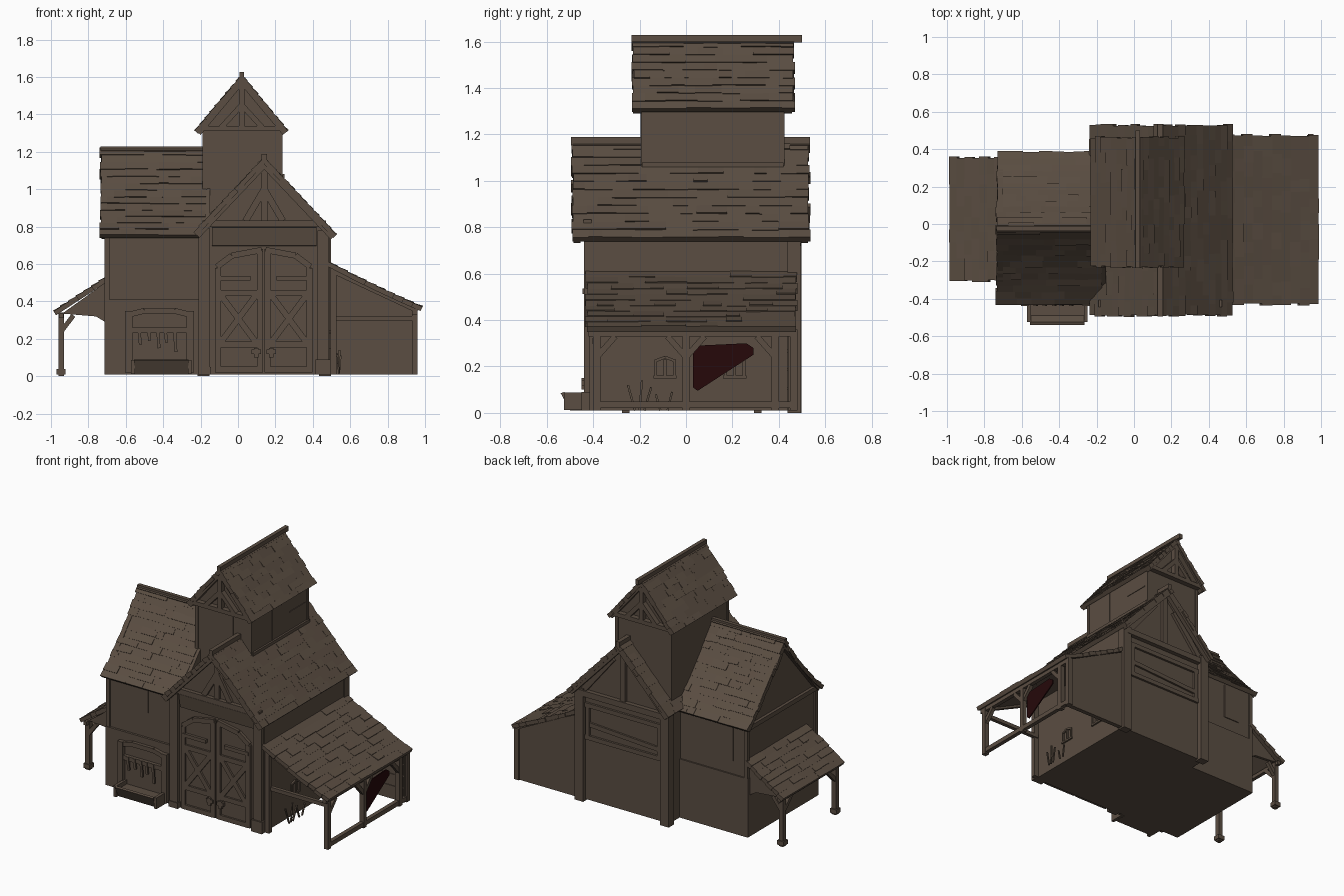
import bpy, bmesh, math, random
from mathutils import Vector as V

random.seed(4)


def material(name, col):
    m = bpy.data.materials.new(name)
    m.diffuse_color = (*col, 1)
    return m


WOOD = material("weathered brown wood", (0.103, 0.075, 0.054))
RED = material("dark red cloth", (0.019, 0.0025, 0.003))


def finish(name, bm, mat=WOOD):
    bmesh.ops.recalc_face_normals(bm, faces=bm.faces)
    me = bpy.data.meshes.new(name)
    bm.to_mesh(me)
    bm.free()
    me.materials.append(mat)
    ob = bpy.data.objects.new(name, me)
    bpy.context.collection.objects.link(ob)
    return ob


def hexa(bm, p):
    """Solid from two matching four-point rings."""
    v = [bm.verts.new(q) for q in p]
    for f in ((0, 1, 2, 3), (7, 6, 5, 4), (0, 4, 5, 1), (1, 5, 6, 2), (2, 6, 7, 3), (3, 7, 4, 0)):
        bm.faces.new([v[i] for i in f])


def boxes(name, items):
    bm = bmesh.new()
    for x0, x1, y0, y1, z0, z1 in items:
        hexa(bm, [(x, y, z) for z in (z0, z1) for x, y in ((x0, y0), (x1, y0), (x1, y1), (x0, y1))])
    return finish(name, bm)


def beams(name, items, w=0.03, d=0.03):
    """Straight timbers between pairs of points; w in the wall plane, d in depth."""
    bm = bmesh.new()
    for a, b in items:
        a, b = V(a), V(b)
        t = (b - a).normalized()
        ref = V((0, 1, 0)) if abs(t.y) < 0.9 else V((0, 0, 1))
        s = t.cross(ref).normalized()
        u = s.cross(t)
        ring = [s * i * w / 2 + u * j * d / 2 for i, j in ((-1, -1), (1, -1), (1, 1), (-1, 1))]
        hexa(bm, [a + r for r in ring] + [b + r for r in ring])
    return finish(name, bm)


def prism(name, prof, axis, a, b, mat=WOOD):
    """Extrude a (u, z) profile along x or y."""
    bm = bmesh.new()
    P = (lambda s, u, z: (u, s, z)) if axis == 'y' else (lambda s, u, z: (s, u, z))
    r0 = [bm.verts.new(P(a, *p)) for p in prof]
    r1 = [bm.verts.new(P(b, *p)) for p in prof]
    bm.faces.new(r0)
    bm.faces.new(r1[::-1])
    n = len(prof)
    for i in range(n):
        bm.faces.new((r0[i], r0[(i + 1) % n], r1[(i + 1) % n], r1[i]))
    return finish(name, bm, mat)


def roof(name, top, low, axis, a, b, rows, sag=0.0, th=0.026):
    """Sloping roof made of courses of uneven, slightly lifted shingles."""
    bm = bmesh.new()
    top, low = V(top), V(low)
    d = (low - top).normalized()
    n = V((-d.y, d.x))
    if n.y < 0:
        n = -n

    def pt(s, t, h):
        q = top.lerp(low, t) + n * (h - sag * 4 * t * (1 - t))
        return (q.x, s, q.y) if axis == 'y' else (s, q.x, q.y)

    for r in range(rows):
        t0, t1 = r / rows, (r + 1) / rows
        s = a + random.uniform(-0.006, 0.006)
        while s < b - 0.01:
            e = s + random.uniform(0.05, 0.14)
            if e > b - 0.04:
                e = b + random.uniform(-0.006, 0.006)
            te = t1 + (random.uniform(0, 0.12) / rows if r < rows - 1 else 0)
            h = random.uniform(-0.001, 0.001)
            k = random.choice((0, 0, 0.003, 0.005))
            hexa(bm, [pt(s, t0, -th), pt(e, t0, -th), pt(e, te, -th), pt(s, te, -th),
                      pt(s, t0, -0.001 + h), pt(e, t0, -0.001 + h), pt(e, te, k + h), pt(s, te, k + h)])
            s = e
    return finish(name, bm)


# Main barn body, roof and ridge
prism("main_barn_body", [(-.2, .01), (.49, .01), (.49, .77), (.14, 1.14), (-.2, .78)], 'y', -.415, .465)
roof("main_roof_right", (.14, 1.172), (.528, .757), 'y', -.49, .53, 12)
roof("main_roof_left", (.14, 1.172), (-.238, .77), 'y', -.49, .53, 12)
beams("main_ridge_cap", [((.14, -.495, 1.17), (.14, .535, 1.17))], .028, .036)
for side, y in (("front", -.47), ("back", .51)):
    beams(side + "_barge_boards", [((.14, y, 1.135), (.51, y, .745)), ((.14, y, 1.135), (-.22, y, .755))], .04, .03)

# Tower body and roof
prism("tower_body", [(-.185, .74), (.235, .74), (.235, 1.31), (.02, 1.56), (-.185, 1.31)], 'y', -.19, .42)
roof("tower_roof_right", (.02, 1.612), (.268, 1.313), 'y', -.23, .465, 9)
roof("tower_roof_left", (.02, 1.612), (-.232, 1.313), 'y', -.23, .465, 9)
beams("tower_ridge_cap", [((.02, -.235, 1.612), (.02, .50, 1.612))], .026, .032)
for side, y in (("front", -.21), ("back", .44)):
    beams("tower_truss_" + side, [((.02, y, 1.575), (.25, y, 1.30)), ((.02, y, 1.575), (-.21, y, 1.30)),
          ((-.2, y, 1.325), (.24, y, 1.325)), ((.02, y, 1.33), (.02, y, 1.56)),
          ((.02, y, 1.45), (-.09, y, 1.33)), ((.02, y, 1.45), (.13, y, 1.33))], .028, .035)
beams("tower_corner_posts", [((x, y, .85), (x, y, 1.32)) for x in (-.178, .228) for y in (-.183, .413)], .022, .022)
beams("tower_base_rail", [((.238, -.19, 1.07), (.238, .42, 1.07))], .02, .02)
boxes("tower_plank_joints", [(.23, .239, .03, .036, 1.08, 1.31), (.23, .239, .22, .39, 1.2, 1.206),
                             (.02, .1, -.196, -.185, 1.16, 1.3)])

# Left wing with gable to the left
prism("wing_body", [(-.395, .01), (.345, .01), (.345, .77), (-.025, 1.19), (-.395, .77)], 'x', -.70, -.15)
boxes("wing_lower_wall", [(-.715, -.19, -.41, .355, .01, .41)])
roof("wing_roof_front", (-.025, 1.225), (-.43, .755), 'x', -.735, -.175, 13, .018)
roof("wing_roof_back", (-.025, 1.225), (.385, .755), 'x', -.735, -.175, 13, .018)
beams("wing_ridge_cap", [((-.735, -.025, 1.215), (-.18, -.025, 1.215))], .026, .026)
beams("wing_gable_trim", [((-.715, -.025, 1.18), (-.715, -.4, .745)), ((-.715, -.025, 1.18), (-.715, .36, .745)),
      ((-.705, -.39, .75), (-.705, .34, .75))])
beams("wing_corner_posts", [((-.70, y, .4), (-.70, y, .77)) for y in (-.393, .343)], .025, .025)
boxes("wing_wall_planks", [(-.52, -.4, -.401, -.39, .58, .74), (-.29, -.22, -.401, -.39, .45, .74),
                           (-.60, -.48, .34, .351, .5, .74)])

# Left porch: roof, posts, braces, side panels
roof("left_porch_roof", (-.70, .535), (-.987, .348), 'y', -.305, .355, 7)
beams("left_porch_posts", [((-.945, y, 0), (-.945, y, .34)) for y in (-.26, .31)], .032, .032)
boxes("left_porch_feet", [(-.97, -.922, y - .023, y + .023, .01, .04) for y in (-.26, .31)])
beams("left_porch_rails", [((-.945, -.3, .325), (-.945, .35, .325))] +
      [((-.945, y, .24), (-.88, y, .325)) for y in (-.26, .31)] +
      [((-.945, y, .23), (-.945, y + k, .32)) for y, k in ((-.26, .09), (.31, -.09))], .025, .025)
for side, y in (("front", -.27), ("back", .31)):
    prism("left_porch_panel_" + side, [(-.94, .335), (-.71, .50), (-.71, .29), (-.76, .32), (-.88, .33)], 'y', y, y + .02)

# Right lean-to: roof, posts, rails, back wall
roof("right_shed_roof", (.485, .613), (.987, .372), 'y', -.43, .475, 10, .006)
beams("right_shed_posts", [((.945, y, .01), (.945, y, .36)) for y in (-.385, 0, .385, .465)] +
      [((.51, -.40, .01), (.51, -.40, .58))], .032, .032)
beams("right_shed_rails", [((.945, -.39, .035), (.945, .46, .035)), ((.945, -.42, .345), (.945, .47, .345))], .028, .03)
beams("right_shed_braces", [((.945, y, .24), (.945, y + k, .33)) for y, k in ((-.385, .08), (0, .08), (0, -.08), (.385, -.08))] +
      [((.95, -.39, .31), (.5, -.39, .31)), ((.5, -.40, .565), (.96, -.40, .35))], .025, .025)
prism("right_shed_back_wall", [(.48, .01), (.95, .01), (.95, .35), (.48, .58)], 'y', .44, .47)
boxes("right_shed_boards", [(.5, .94, .435, .445, z, z + .072) for z in (.03, .11, .19, .27)])
prism("hung_blanket", [(.03, .27), (.05, .29), (.26, .30), (.29, .28), (.29, .25), (.05, .095), (.03, .11)],
      'x', .932, .94, RED)

# Small framed windows and plants on the right wall
for i, y in enumerate((-.09, .21)):
    beams(f"side_window_frame_{i}", [((.493, y + k, .15), (.493, y + k, .23)) for k in (-.04, 0, .04)] +
          [((.493, y - .05, .155), (.493, y + .05, .155)), ((.493, y - .04, .225), (.493, y, .24)),
           ((.493, y, .24), (.493, y + .04, .225))], .016, .012)
beams("wild_plants", [((.54, y, .01), (.54 + k * .3, y + k, h)) for y, k, h in
      ((-.22, -.03, .12), (-.2, .01, .14), (-.18, .03, .11), (-.11, -.02, .08), (-.08, .02, .09))], .009, .009)

# Corner posts and gable timbers, front and back
beams("front_corner_posts", [((-.18, -.415, .01), (-.18, -.415, .79)), ((.455, -.415, .01), (.455, -.415, .78))], .06, .05)
boxes("front_post_feet", [(.415, .495, -.45, -.39, .01, .09), (-.215, -.145, -.445, -.39, .01, .05)])
beams("front_gable_timbers", [((-.19, -.425, .815), (.47, -.425, .815)), ((.14, -.415, .82), (.14, -.415, 1.13)),
      ((.14, -.415, 1.0), (.04, -.415, .83)), ((.14, -.415, 1.0), (.24, -.415, .83))], .035, .035)
prism("door_hood", [(-.40, .80), (-.44, .795), (-.425, .70), (-.40, .69)], 'x', -.14, .42)
beams("back_corner_posts", [((-.185, .47, .0), (-.185, .47, .78)), ((.465, .465, .0), (.465, .465, .77))], .065, .055)
beams("back_gable_timbers", [((-.19, .48, .74), (.47, .48, .74)), ((.14, .47, .76), (.14, .47, 1.12)),
      ((-.16, .47, .76), (.06, .47, 1.03)), ((.44, .47, .76), (.22, .47, 1.03))], .04, .03)
beams("back_hatch_frame", [((-.15, .467, .44), (.43, .467, .44)), ((-.13, .467, .44), (-.13, .467, .66)),
      ((.41, .467, .44), (.41, .467, .66)), ((-.15, .467, .66), (.43, .467, .66)),
      ((-.12, .465, .5), (.40, .465, .53))], .03, .025)

# Arched double doors with cross braces and iron straps
for side, s in (("left", -1), ("right", 1)):
    X = lambda k: .137 + s * k
    Y = -.43
    prism(side + "_door", [(X(.004), .02), (X(.255), .02), (X(.255), .58), (X(.17), .645), (X(.004), .68)], 'y', -.427, -.40)
    beams(side + "_door_frame", [((X(.02), Y, .02), (X(.02), Y, .67)), ((X(.245), Y, .02), (X(.245), Y, .58)),
          ((X(.25), Y, .585), (X(.17), Y, .645)), ((X(.17), Y, .645), (X(.01), Y, .675)),
          ((X(.02), Y, .17), (X(.25), Y, .17)), ((X(.02), Y, .445), (X(.25), Y, .445)),
          ((X(.04), Y, .18), (X(.23), Y, .435)), ((X(.04), Y, .435), (X(.23), Y, .18)),
          ((X(.02), Y, .035), (X(.25), Y, .035))], .032, .02)
    beams(side + "_door_straps", [((X(.07), -.435, .525), (X(.25), -.435, .525)),
          ((X(.04), -.44, .15), (X(.04), -.44, .10)), ((X(.015), -.44, .13), (X(.065), -.44, .13))], .024, .02)

# Tool stall on the front of the wing, with hanging tools and trough
beams("tool_stall_posts", [((x, -.42, .02), (x, -.42, .35)) for x in (-.585, -.255)], .04, .035)
beams("tool_stall_arch", [((-.60, -.42, .325), (-.5, -.42, .35)), ((-.5, -.42, .35), (-.34, -.42, .35)),
      ((-.34, -.42, .35), (-.24, -.42, .325)), ((-.57, -.42, .245), (-.27, -.42, .245))], .03, .025)
beams("hanging_tools", [((x, -.432, .26), (x + .008, -.432, z)) for x, z in
      ((-.53, .17), (-.48, .19), (-.43, .15), (-.39, .18), (-.34, .13))], .016, .012)
prism("feed_trough", [(-.40, .01), (-.50, .01), (-.54, .085), (-.525, .09), (-.49, .06), (-.40, .06)], 'x', -.555, -.265)
boxes("feed_trough_ends", [(x, x + .02, -.525, -.40, .012, .088) for x in (-.572, -.268)])
